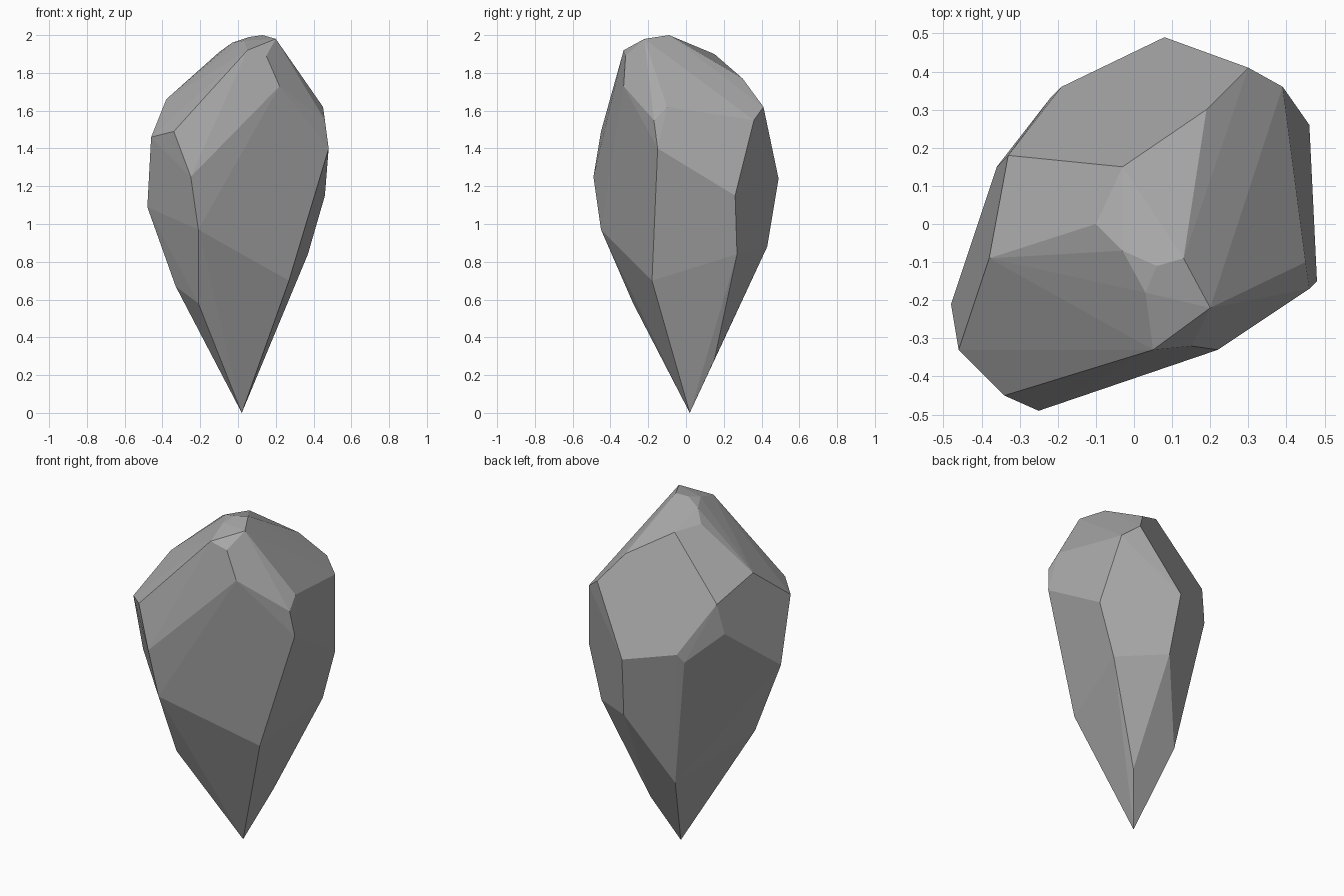
import bpy
import bmesh
from math import radians

default_cube = bpy.data.objects.get("Cube")
if default_cube:
    bpy.data.objects.remove(default_cube, do_unlink=True)

# Corners of the cut stone, grouped by level, in hundredths of a unit
tip = [(2, 2, 0)]
lower_cuts = [(13, 15, 28), (-9, 23, 45), (-21, -28, 58), (-33, -18, 67),
              (27, -18, 70), (37, 27, 84), (11, 43, 88), (-21, -45, 97)]
girdle = [(-48, -21, 109), (46, 26, 115), (8, 49, 124), (-25, -49, 125),
          (-22, 33, 124), (-19, 36, 129), (-36, 15, 138), (48, -15, 140)]
shoulder = [(-46, -33, 146), (-34, -45, 149), (46, -17, 155), (39, 36, 155),
            (-33, 18, 156), (45, -10, 162), (30, 41, 162), (-38, -9, 166)]
crown = [(22, -33, 173), (34, -15, 177), (19, 30, 177), (15, -32, 189),
         (-3, 15, 190), (-10, 0, 191), (5, -33, 192)]
peak = [(-3, -7, 196), (3, -18, 197), (20, -22, 198), (6, -11, 199), (13, -9, 200)]


def make_material(name, colour):
    material = bpy.data.materials.new(name)
    material.use_nodes = True
    material.diffuse_color = colour
    shader = material.node_tree.nodes["Principled BSDF"]
    shader.inputs["Base Color"].default_value = colour
    shader.inputs["Roughness"].default_value = 0.8
    return material


def make_faceted_stone(name, corners, material):
    """Wrap the corners in a convex skin and merge near-flat triangles into facets."""
    bm = bmesh.new()
    for corner in corners:
        bm.verts.new([value / 100 for value in corner])
    bmesh.ops.convex_hull(bm, input=bm.verts[:])
    loose = [v for v in bm.verts if not v.link_faces]
    bmesh.ops.delete(bm, geom=loose, context='VERTS')
    bmesh.ops.dissolve_limit(bm, angle_limit=radians(3),
                             verts=bm.verts[:], edges=bm.edges[:])
    bmesh.ops.recalc_face_normals(bm, faces=bm.faces[:])
    mesh = bpy.data.meshes.new(name)
    bm.to_mesh(mesh)
    bm.free()
    mesh.materials.append(material)
    stone = bpy.data.objects.new(name, mesh)
    bpy.context.collection.objects.link(stone)
    return stone


# Single grey stone standing on its point
stone_grey = make_material("stone_grey", (0.4, 0.4, 0.4, 1))
make_faceted_stone("faceted_stone",
                   tip + lower_cuts + girdle + shoulder + crown + peak, stone_grey)
